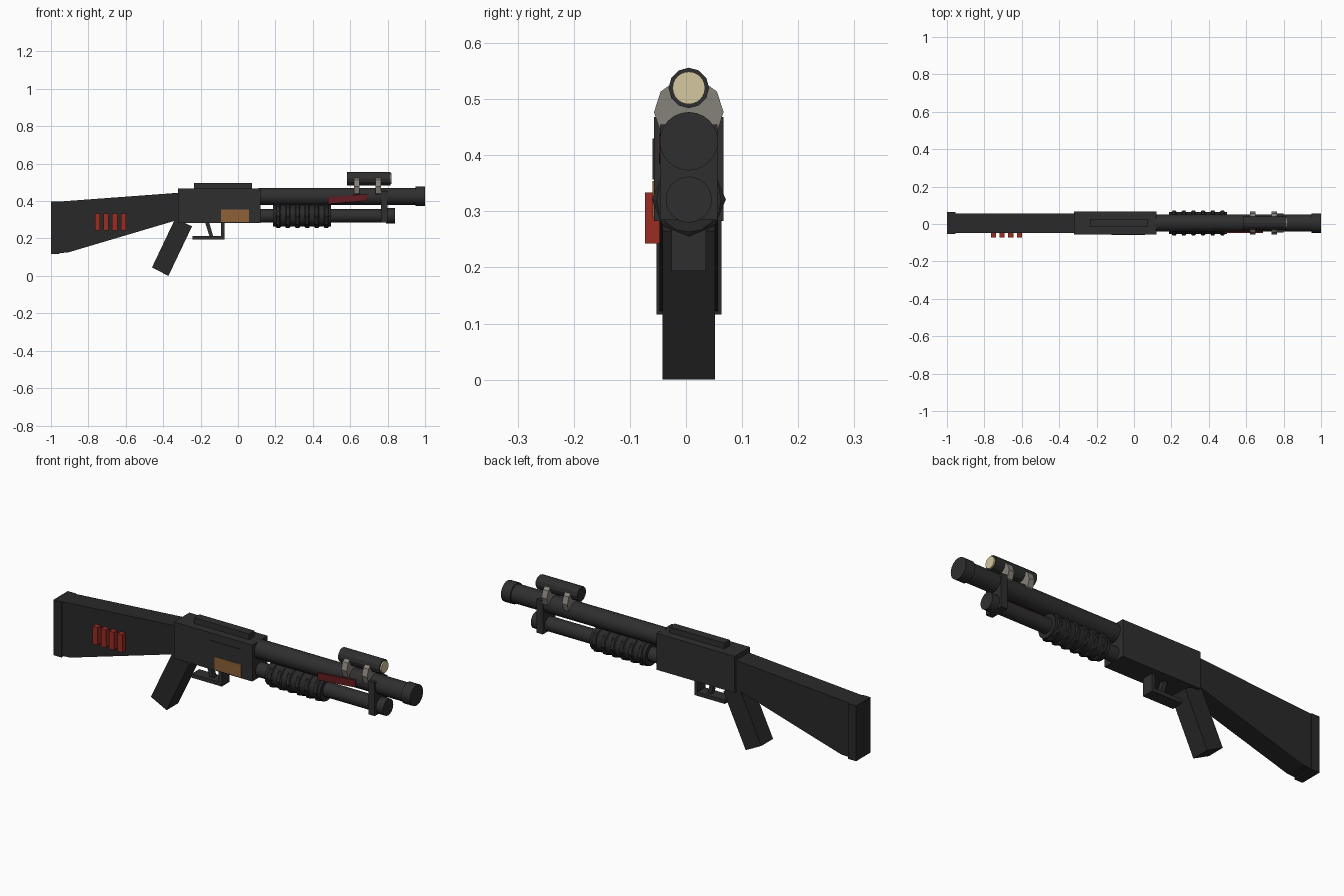
import bpy, bmesh, math

if "Cube" in bpy.data.objects:
    bpy.data.objects.remove(bpy.data.objects["Cube"])

YC = 0.005  # centre plane of the gun


def material(name, rgb):
    m = bpy.data.materials.new(name)
    m.diffuse_color = (*rgb, 1)
    m.use_nodes = True
    m.node_tree.nodes["Principled BSDF"].inputs["Base Color"].default_value = m.diffuse_color
    return m


METAL = material("gunmetal", (0.028, 0.028, 0.028))
POLY = material("black polymer", (0.022, 0.022, 0.022))
GREY = material("warm grey", (0.24, 0.22, 0.195))
RED = material("shell red", (0.32, 0.025, 0.017))
DARKRED = material("dark red", (0.13, 0.012, 0.014))
BRASS = material("brass orange", (0.27, 0.12, 0.04))
LENS = material("lens cream", (0.66, 0.58, 0.35))


def finish(name, bm, mat, smooth=False):
    bmesh.ops.recalc_face_normals(bm, faces=bm.faces[:])
    me = bpy.data.meshes.new(name)
    bm.to_mesh(me)
    bm.free()
    me.materials.append(mat)
    ob = bpy.data.objects.new(name, me)
    bpy.context.scene.collection.objects.link(ob)
    if smooth:
        bpy.ops.object.select_all(action='DESELECT')
        ob.select_set(True)
        bpy.context.view_layer.objects.active = ob
        bpy.ops.object.shade_smooth_by_angle(angle=math.radians(35))
    return ob


def slab(name, outline, y0, y1, mat):
    """Extrude an (x, z) outline from y0 to y1."""
    bm = bmesh.new()
    a = [bm.verts.new((x, y0, z)) for x, z in outline]
    b = [bm.verts.new((x, y1, z)) for x, z in outline]
    bm.faces.new(a)
    bm.faces.new(b)
    n = len(a)
    for i in range(n):
        bm.faces.new((a[i], a[(i + 1) % n], b[(i + 1) % n], b[i]))
    return finish(name, bm, mat)


def box(name, x0, x1, y0, y1, z0, z1, mat):
    return slab(name, [(x0, z0), (x1, z0), (x1, z1), (x0, z1)], y0, y1, mat)


def lathe(name, profile, z, sides, mat, smooth=False):
    """Rings of (x, radius) along the x axis, capped at both ends."""
    bm = bmesh.new()
    rings = []
    for x, r in profile:
        rings.append([bm.verts.new((x, YC + r * math.cos(2 * math.pi * i / sides),
                                    z + r * math.sin(2 * math.pi * i / sides)))
                      for i in range(sides)])
    for p, q in zip(rings, rings[1:]):
        for i in range(sides):
            j = (i + 1) % sides
            bm.faces.new((p[i], p[j], q[j], q[i]))
    bm.faces.new(rings[0])
    bm.faces.new(rings[-1])
    return finish(name, bm, mat, smooth)


# receiver, top rail and side plates
box("receiver", -0.32, 0.12, YC - 0.062, YC + 0.062, 0.283, 0.468, METAL)
box("top_rail", -0.235, 0.075, YC - 0.022, YC + 0.022, 0.46, 0.497, METAL)
box("bolt_cover", -0.12, 0.055, -0.060, -0.055, 0.357, 0.43, METAL)
box("ejection_port", -0.09, 0.06, -0.060, -0.055, 0.289, 0.354, BRASS)

# stock and butt pad
slab("stock", [(-0.96, 0.122), (-0.91, 0.125), (-0.31, 0.303),
               (-0.31, 0.445), (-0.96, 0.397)], YC - 0.052, YC + 0.052, POLY)
box("butt_pad", -1.0, -0.955, YC - 0.058, YC + 0.058, 0.116, 0.397, POLY)

# spare shells on the stock
for i in range(4):
    x = -0.765 + i * 0.0463
    box(f"spare_shell_{i + 1}", x, x + 0.027, -0.073, -0.04, 0.243, 0.334, RED)

# grip, trigger guard and trigger
slab("grip", [(-0.46, 0.045), (-0.372, 0.0), (-0.246, 0.265), (-0.335, 0.308)],
     YC - 0.047, YC + 0.047, POLY)
box("guard_bottom", -0.243, -0.073, YC - 0.031, YC + 0.031, 0.194, 0.213, METAL)
box("guard_front", -0.09, -0.073, YC - 0.031, YC + 0.031, 0.2, 0.29, METAL)
slab("trigger", [(-0.153, 0.213), (-0.133, 0.213), (-0.155, 0.29), (-0.177, 0.29)],
     YC - 0.013, YC + 0.013, METAL)

# barrel, magazine tube and their caps
lathe("barrel", [(0.11, 0.046), (0.96, 0.046)], 0.425, 24, METAL, True)
lathe("muzzle_cap", [(0.948, 0.052), (1.0, 0.052)], 0.425, 24, METAL, True)
lathe("magazine_tube", [(0.11, 0.036), (0.80, 0.036)], 0.321, 24, METAL, True)
lathe("magazine_cap", [(0.79, 0.041), (0.84, 0.041)], 0.321, 24, METAL, True)
box("barrel_clamp", 0.765, 0.80, YC - 0.051, YC + 0.051, 0.285, 0.455, METAL)

# pump with raised ribs
lathe("pump", [(0.187, 0.058), (0.498, 0.058)], 0.321, 16, POLY, True)
for i in range(6):
    x = 0.215 + i * 0.0515
    lathe(f"pump_rib_{i + 1}", [(x - 0.016, 0.055), (x - 0.008, 0.066),
                                (x + 0.008, 0.066), (x + 0.016, 0.055)], 0.321, 8, POLY)

# red strip on the side of the barrel
slab("barrel_strip", [(0.48, 0.384), (0.69, 0.402), (0.69, 0.438), (0.48, 0.42)],
     -0.048, -0.02, DARKRED)

# flashlight with lens and two mounting rings
lathe("flashlight", [(0.583, 0.036), (0.815, 0.036)], 0.52, 12, METAL)
lathe("flashlight_lens", [(0.80, 0.029), (0.822, 0.029)], 0.52, 24, LENS)
for i, x in enumerate((0.635, 0.75)):
    lathe(f"mount_ring_{i + 1}", [(x - 0.015, 0.062), (x + 0.015, 0.062)],
          0.477, 10, GREY)
